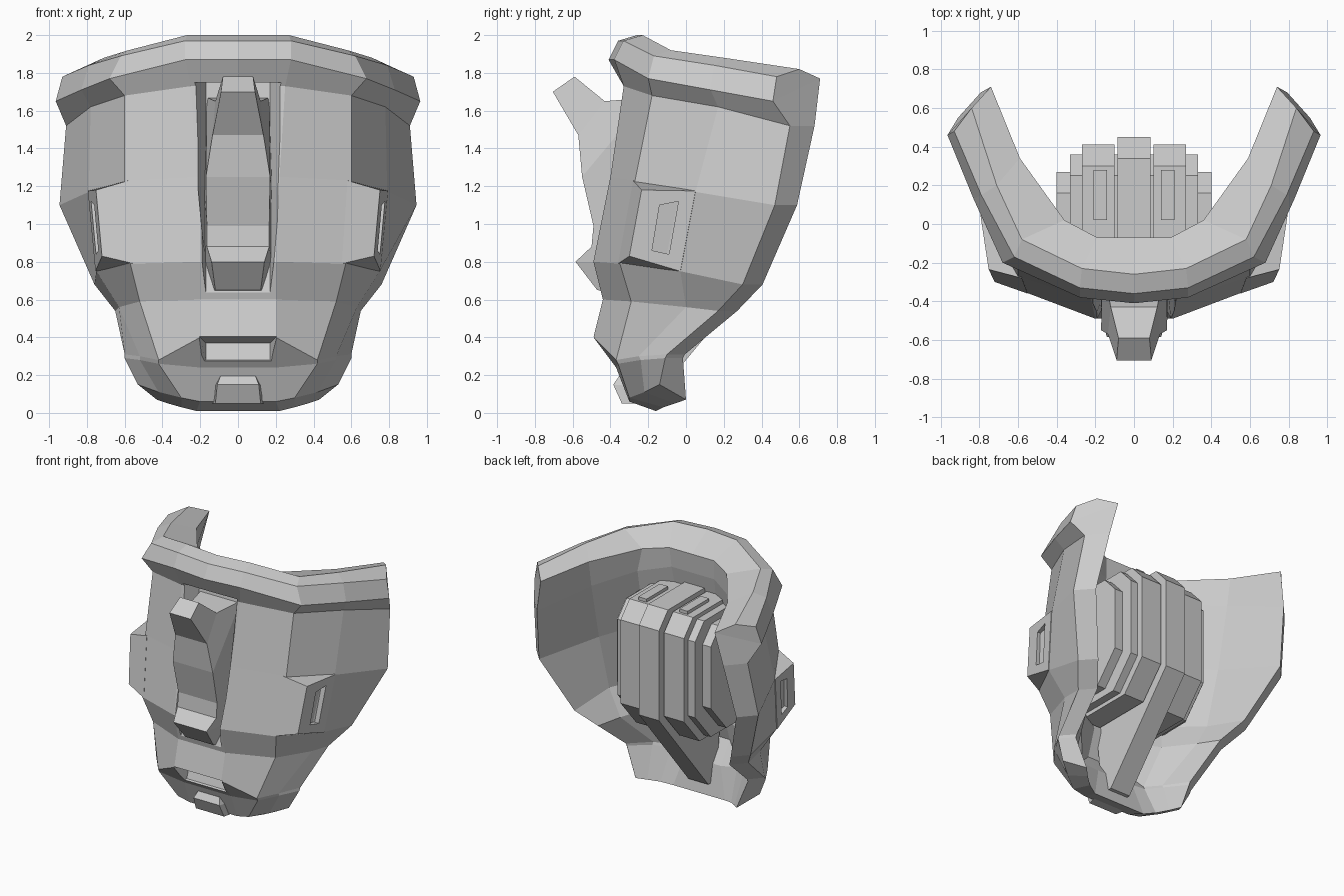
import bpy, bmesh

cube = bpy.data.objects.get("Cube")
if cube:
    bpy.data.objects.remove(cube, do_unlink=True)

grey = bpy.data.materials.new("plain_grey")
grey.use_nodes = True
grey.diffuse_color = (0.6, 0.6, 0.6, 1)
grey.node_tree.nodes["Principled BSDF"].inputs["Base Color"].default_value = (0.6, 0.6, 0.6, 1)


def finish(name, bm):
    """Turn a bmesh into a flat-shaded object."""
    bmesh.ops.recalc_face_normals(bm, faces=bm.faces[:])
    mesh = bpy.data.meshes.new(name)
    bm.to_mesh(mesh)
    bm.free()
    mesh.materials.append(grey)
    obj = bpy.data.objects.new(name, mesh)
    bpy.context.collection.objects.link(obj)
    return obj


def bridge(bm, sections):
    """Join neighbouring closed sections with quads."""
    rings = [[bm.verts.new(p) for p in sec] for sec in sections]
    for a, b in zip(rings, rings[1:]):
        for i in range(len(a)):
            j = (i + 1) % len(a)
            bm.faces.new((a[i], a[j], b[j], b[i]))
    return rings


def loft(name, sections):
    bm = bmesh.new()
    rings = bridge(bm, sections)
    bm.faces.new(rings[0])
    bm.faces.new(rings[-1])
    return finish(name, bm)


def prism(name, profile, x0, x1):
    """Side profile in y, z extruded across x."""
    return loft(name, [[(x, y, z) for y, z in profile] for x in (x0, x1)])


def spans(first, second):
    """Symmetric four-point section from two (half width, y, z) edges."""
    (fw, fy, fz), (bw, by, bz) = first, second
    return [(-fw, fy, fz), (fw, fy, fz), (bw, by, bz), (-bw, by, bz)]


def cut(target, cutter):
    cutter.hide_render = True
    mod = target.modifiers.new("cut", "BOOLEAN")
    mod.object = cutter
    mod.solver = "EXACT"
    bpy.context.view_layer.objects.active = target
    bpy.ops.object.modifier_apply(modifier=mod.name)
    bpy.data.objects.remove(cutter, do_unlink=True)


# Curved shell: rows from the chin up, each from the front to the back edge
outer = [
    [(.22, -.16, .01), (.3, -.12, .03), (.37, -.06, .05), (.43, 0, .07)],
    [(.2, -.3, .06), (.3, -.3, .08), (.42, -.22, .11), (.53, -.14, .15)],
    [(.2, -.37, .24), (.42, -.36, .26), (.52, -.24, .28), (.6, -.11, .29)],
    [(.2, -.49, .4), (.42, -.37, .28), (.52, -.25, .3), (.6, -.1, .31)],
    [(.2, -.44, .6), (.52, -.29, .59), (.63, 0, .56), (.65, .17, .54)],
    [(.2, -.49, .8), (.57, -.35, .79), (.75, -.03, .75), (.76, .3, .68)],
    [(.22, -.4, 1.25), (.6, -.27, 1.23), (.79, .05, 1.17), (.945, .47, 1.1)],
    [(.25, -.33, 1.73), (.6, -.18, 1.68), (.78, .17, 1.62), (.91, .55, 1.52)],
]
# Raised rim along the top edge
rim = [
    [(.28, -.38, 1.87), (.68, -.2, 1.77), (.83, .13, 1.71), (.965, .46, 1.65)],
    [(.28, -.33, 1.97), (.62, -.17, 1.89), (.79, .15, 1.84), (.93, .48, 1.78)],
    [(.27, -.23, 2), (.58, -.08, 1.92), (.71, .2, 1.88), (.84, .6, 1.82)],
    [(.19, -.07, 1.88), (.36, .02, 1.86), (.59, .34, 1.82), (.74, .71, 1.77)],
]
# Inner wall follows the outer rows, thickening towards the rim
thickness = [(-.05, .18), (-.15, .15), (-.14, .1), (-.09, .1)]
inner = [[(x + dx * (.85 + .3 * z), y + dy * (.85 + .3 * z), z)
          for (x, y, z), (dx, dy) in zip(row, thickness)]
         for row in reversed(outer[2:])]
rows = outer + rim + inner

columns = []
for c in range(-4, 5):
    column = []
    for r, row in enumerate(rows):
        x, y, z = row[max(abs(c), 1) - 1]
        if c == 0:
            x = 0
            if r in (8, 9, 10):
                y -= .03
        column.append((x if c > 0 else -x, y, z))
    columns.append(column)

bm = bmesh.new()
rings = bridge(bm, columns)
count = len(rows)
for ring in (rings[0], rings[-1]):
    bm.faces.new((ring[0], ring[1], ring[2], ring[count - 1]))
    for i in range(2, 9):
        bm.faces.new((ring[i], ring[i + 1], ring[count - i], ring[count + 1 - i]))
shell = finish("shell", bm)

# Channel with sloping sides behind the nose
cut(shell, loft("channel_cutter", [
    spans((.27, -.42, 1.75), (.17, -.22, 1.75)),
    spans((.24, -.48, 1.2), (.17, -.3, 1.2)),
    spans((.21, -.58, .8), (.17, -.4, .8)),
    spans((.2, -.58, .62), (.17, -.455, .62))]))
# Mouth slot with a bevelled frame
cut(shell, loft("mouth_cutter", [
    spans((.22, -.55, .42), (.22, -.5, .23)),
    spans((.17, -.35, .37), (.17, -.38, .28))]))

# Nose: a hooked ridge tapering to a blunt block
loft("nose", [
    spans((.09, -.705, 1.7), (.08, -.59, 1.78)),
    spans((.135, -.57, 1.47), (.12, -.43, 1.65)),
    spans((.17, -.55, 1.25), (.165, -.2, 1.67)),
    spans((.165, -.49, .99), (.18, -.28, 1.2)),
    spans((.165, -.5, .88), (.18, -.33, .9)),
    spans((.14, -.585, .8), (.18, -.36, .8)),
    spans((.12, -.47, .65), (.14, -.36, .64))])

# Chin plate
loft("chin_plate", [
    spans((.09, -.35, .2), (.1, -.28, .2)),
    spans((.11, -.385, .15), (.13, -.26, .14)),
    spans((.12, -.34, .05), (.14, -.25, .05))])

# Cheek pods with a slanted slot
slot = [(-.14, 1.1), (-.04, 1.12), (-.09, .84), (-.18, .86)]
for side, s in (("left", 1), ("right", -1)):
    pod = loft(side + "_cheek_pod", [
        [(s * .58, -.28, 1.23), (s * .752, -.235, 1.18), (s * .795, .05, 1.175), (s * .68, .06, 1.18)],
        [(s * .55, -.36, .79), (s * .72, -.3, .83), (s * .755, -.03, .75), (s * .62, 0, .75)]])
    cut(pod, loft("slot_cutter", [
        [(s * .9, y, z) for y, z in slot],
        [(s * (.62 + .105 * z), y, z) for y, z in slot]]))


# Stepped pack inside the shell, with an undercut lower side
def pack_profile(inset):
    top, low, back = 1.63 - inset * .6, .82 + inset * .6, .45 - inset
    return [(-.2, top), (back - .11, top), (back, top - .12),
            (back, low), (back - .19, low - .22), (-.25, low - .22)]


prism("pack_core", pack_profile(.09), -.33, .33)
prism("pack_outer_step", pack_profile(.18), -.4, .4)
for side, s in (("left", 1), ("right", -1)):
    prism(side + "_pack_panel", pack_profile(.04), s * .1, s * .27)
    prism(side + "_pack_pad", [(.02, 1.57), (.28, 1.57), (.28, 1.63), (.02, 1.63)], s * .14, s * .21)

# Spine of the pack, running down to the chin as a strut
prism("pack_spine", [(-.2, 1.63), (.34, 1.63), (.45, 1.51), (.45, .82),
                     (-.15, .1), (-.25, .1), (-.3, .6)], -.085, .085)
